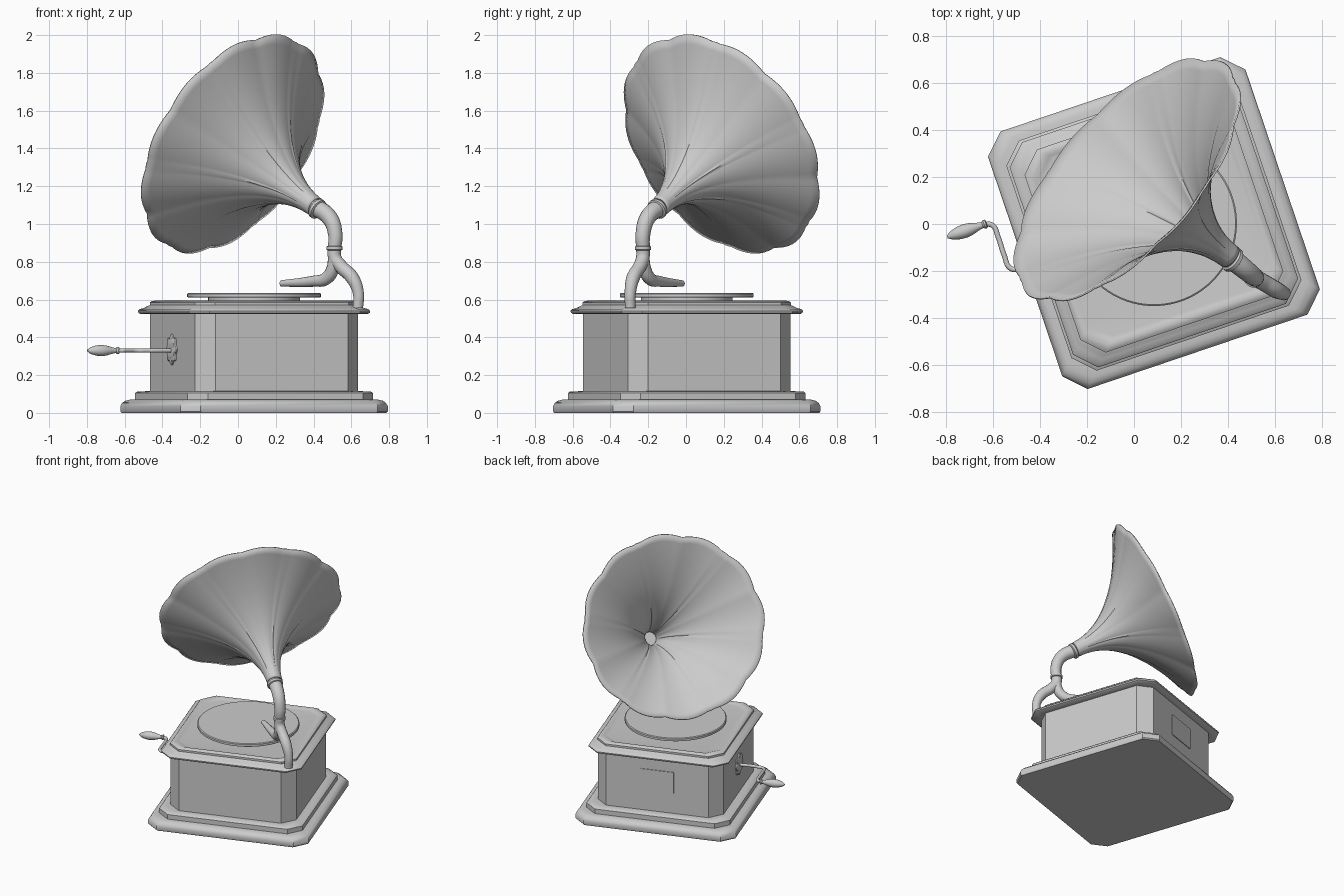
import bpy, bmesh, math
from mathutils import Vector, Matrix

if "Cube" in bpy.data.objects:
    bpy.data.objects.remove(bpy.data.objects["Cube"])

CX, CY, ROT = 0.085, 0.004, math.radians(18.7)
BOX = Matrix.Translation((CX, CY, 0)) @ Matrix.Rotation(ROT, 4, 'Z')


def finish(ob, angle=35):
    bpy.ops.object.select_all(action='DESELECT')
    ob.select_set(True)
    bpy.context.view_layer.objects.active = ob
    bpy.ops.object.shade_smooth_by_angle(angle=math.radians(angle))
    return ob


def loft(name, rings, matrix=Matrix(), caps=True, angle=35):
    """Skin a list of closed rings with equal point counts."""
    bm = bmesh.new()
    vs = [[bm.verts.new(matrix @ Vector(p)) for p in r] for r in rings]
    n = len(vs[0])
    for a, b in zip(vs, vs[1:]):
        for i in range(n):
            j = (i + 1) % n
            bm.faces.new((a[i], a[j], b[j], b[i]))
    if caps:
        bm.faces.new(vs[0][::-1])
        bm.faces.new(vs[-1])
    bmesh.ops.recalc_face_normals(bm, faces=bm.faces)
    me = bpy.data.meshes.new(name)
    bm.to_mesh(me)
    bm.free()
    ob = bpy.data.objects.new(name, me)
    bpy.context.collection.objects.link(ob)
    return finish(ob, angle)


def octagon(h, z, c=0.085):
    k = h - c
    return [(x, y, z) for x, y in ((h, -k), (h, k), (k, h), (-k, h),
                                   (-h, k), (-h, -k), (-k, -h), (k, -h))]


def moulding(name, profile):
    return loft(name, [octagon(h, z) for h, z in profile], BOX)


def lathe(name, profile, origin, axis, seg=48):
    """Revolve (radius, height) points around an axis."""
    m = Matrix.Translation(origin) @ Vector(axis).to_track_quat('Z', 'Y').to_matrix().to_4x4()
    ring = [2 * math.pi * i / seg for i in range(seg)]
    return loft(name, [[(r * math.cos(a), r * math.sin(a), z) for a in ring]
                       for r, z in profile], m)


def tube(name, points):
    """Smooth tapering pipe through (x, y, z, radius) points."""
    cu = bpy.data.curves.new(name, 'CURVE')
    cu.dimensions = '3D'
    cu.bevel_depth = 1
    cu.bevel_resolution = 5
    cu.resolution_u = 10
    cu.use_fill_caps = True
    sp = cu.splines.new('BEZIER')
    sp.bezier_points.add(len(points) - 1)
    for bp, p in zip(sp.bezier_points, points):
        bp.co, bp.radius = p[:3], p[3]
        bp.handle_left_type = bp.handle_right_type = 'AUTO'
    ob = bpy.data.objects.new(name, cu)
    bpy.context.collection.objects.link(ob)
    bpy.ops.object.select_all(action='DESELECT')
    ob.select_set(True)
    bpy.context.view_layer.objects.active = ob
    bpy.ops.object.convert(target='MESH')
    return finish(bpy.context.view_layer.objects.active, 50)


# Cabinet: plinth, step, body and lid, all chamfered squares
moulding("plinth", [(.575, 0), (.58, .008), (.58, .035), (.573, .052), (.56, .064), (.54, .07), (.50, .07)])
moulding("plinth_step", [(.518, .065), (.518, .105), (.51, .112), (.47, .115)])
moulding("cabinet_body", [(.455, .11), (.455, .53)])
moulding("lid", [(.45, .523), (.495, .523), (.505, .53), (.507, .54), (.50, .549), (.48, .556),
                 (.466, .566), (.457, .57), (.457, .584), (.448, .592), (.43, .595), (.415, .587), (.40, .585)])

# Plate on the back face
w, hgt = .12, .08
loft("back_plate", [[(-w, y, .35 - hgt), (w, y, .35 - hgt), (w, y, .35 + hgt), (-w, y, .35 + hgt)]
                    for y in (.45, .46)], BOX)

# Turntable
lathe("turntable_hub", [(.243, .58), (.243, .615)], (CX, CY, 0), (0, 0, 1), 64)
lathe("turntable", [(.347, .61), (.354, .614), (.354, .63), (.348, .635)], (CX, CY, 0), (0, 0, 1), 96)

# Support arm, neck and tonearm
tube("support_arm", [(.635, -.295, .555, .028), (.637, -.295, .635, .030), (.605, -.28, .715, .036),
                     (.545, -.245, .775, .036), (.513, -.229, .82, .036), (.511, -.228, .88, .036)])
tube("horn_elbow", [(.511, -.228, .87, .036), (.515, -.228, .945, .039), (.487, -.205, 1.03, .043),
                    (.40, -.135, 1.095, .048)])
tube("tonearm", [(.511, -.228, .83, .034), (.503, -.22, .765, .035), (.465, -.19, .71, .034),
                 (.40, -.143, .697, .029), (.23, -.02, .685, .017)])
lathe("arm_collar", [(.036, -.012), (.043, -.008), (.043, .008), (.036, .012)], (.511, -.228, .872), (0, 0, 1), 32)
lathe("horn_collar", [(.046, -.014), (.056, -.008), (.056, .008), (.048, .014)],
      (.42, -.152, 1.08), (-.68, .52, .5), 32)

# Flared horn with scalloped rim, six seams and slight flutes near the throat
start, end = Vector((.41, -.14, 1.09)), Vector((-.03, .19, 1.425))
axis = Vector((-.667, .594, .45)).normalized()
u = Vector((-.43, -.38, -.095))
u = (u - axis * u.dot(axis)).normalized()
v = axis.cross(u)
SEG, STEPS = 144, 30
rings = []
for s in range(STEPS + 1):
    t = s / STEPS
    centre, ring = start.lerp(end, t), []
    for i in range(SEG):
        a = 2 * math.pi * i / SEG
        r = .05 + .577 * t ** 2.2
        r += .022 * t ** 5 * abs(math.sin(6 * a))
        r += .003 * math.sin(math.pi * t) * abs(math.sin(6 * a))
        if i % 24 == 0:
            r += .008 * min(1, t * 2)
        ring.append(centre + u * r * math.cos(a) + v * r * math.sin(a))
    rings.append(ring)
horn = loft("horn", rings, caps=False, angle=60)
mod = horn.modifiers.new("thickness", 'SOLIDIFY')
mod.thickness = .008
mod.offset = 0

# Crank: lobed wall plate, bent rod and turned handle
m = BOX @ Matrix.Translation((-.455, 0, .335)) @ Matrix.Rotation(-math.pi / 2, 4, 'Y')
angles = [2 * math.pi * i / 64 for i in range(64)]
loft("crank_plate", [[(r * (1 + .1 * math.cos(8 * a)) * math.cos(a), r * (1 + .1 * math.cos(8 * a)) * math.sin(a), z)
                      for a in angles] for r, z in ((.074, -.005), (.074, .008), (.066, .013))], m)
tube("crank_rod", [(-.33, -.137, .33, .011), (-.48, -.188, .33, .011), (-.525, -.19, .33, .011),
                   (-.555, -.13, .33, .011), (-.58, -.055, .33, .011), (-.605, -.005, .33, .011),
                   (-.65, -.004, .33, .011)])
lathe("crank_handle", [(.012, 0), (.019, .004), (.019, .012), (.013, .02), (.017, .04), (.026, .07),
                       (.030, .10), (.027, .13), (.018, .16), (.006, .178)],
      (-.628, .002, .33), (-.947, -.321, 0), 24)
